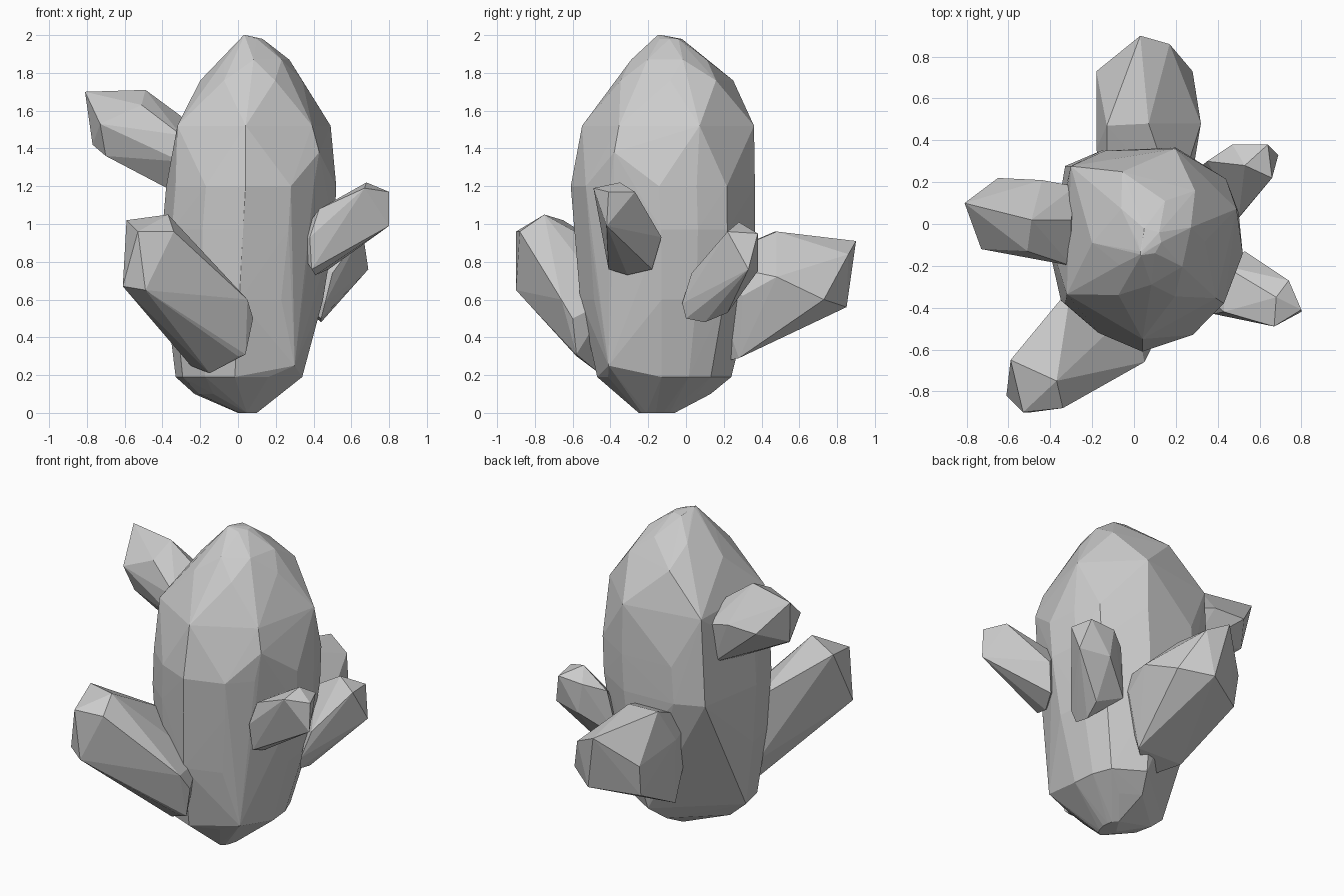
import bpy, bmesh


def hull(name, points):
    """Flat-faced crystal: convex hull around a handful of corner points."""
    bm = bmesh.new()
    for p in points:
        bm.verts.new(p)
    res = bmesh.ops.convex_hull(bm, input=bm.verts[:])
    junk = {v for v in res["geom_interior"] + res["geom_unused"]
            if isinstance(v, bmesh.types.BMVert)}
    bmesh.ops.delete(bm, geom=list(junk), context='VERTS')
    bmesh.ops.recalc_face_normals(bm, faces=bm.faces[:])
    mesh = bpy.data.meshes.new(name)
    bm.to_mesh(mesh)
    bm.free()
    obj = bpy.data.objects.new(name, mesh)
    bpy.context.collection.objects.link(obj)
    return obj


# Main crystal: one plan outline, refitted to a bounding box at each height
outline = [(-.31, .28), (-.14, .355), (.2, .37), (.44, .22), (.5, .06), (.52, -.14),
           (.4, -.4), (.28, -.53), (.04, -.61), (-.17, -.52), (-.33, -.38), (-.38, -.15)]
# z, x min, x max, y min, y max
rings = [(2.0, .03, .04, -.15, -.13), (1.98, .02, .13, -.15, -.02),
         (1.87, -.09, .28, -.29, .11), (1.76, -.2, .34, -.4, .26),
         (1.52, -.37, .51, -.55, .36), (1.2, -.38, .52, -.61, .365),
         (.97, -.4, .51, -.59, .365), (.6, -.38, .45, -.56, .34),
         (.19, -.33, .34, -.47, .24), (.1, -.23, .2, -.34, .13),
         (0, 0, .1, -.25, -.06)]
# two extra shoulder corners on the front right
body = [(.3, -.41, .25), (.43, -.38, 1.38)]
for i, (z, x0, x1, y0, y1) in enumerate(rings):
    if z < .9:
        corners = outline[2:]        # back left is cut off by a sloping facet
    elif i in (5, 6):
        corners = outline
    else:
        corners = outline[i % 2::2]  # alternate corners give irregular facets
    for x, y in corners:
        body.append((x0 + (x + .38) / .9 * (x1 - x0),
                     y0 + (y + .61) / .98 * (y1 - y0), z))
hull("main_crystal", body)

# Side crystals
hull("back_crystal", [
    (.03, .9, .91), (.17, .86, .84), (.28, .73, .6), (.32, .48, .72),
    (.1, .85, .56), (-.18, .73, .72), (-.17, .7, .52), (-.13, .47, .96), (.07, .48, .96),
    (-.18, .36, .75), (.29, .3, .62), (-.13, .1, .8), (.2, .1, .8),
    (-.12, .28, .3), (.2, .28, .29), (0, .1, .25)])

hull("front_left_crystal", [
    (-.59, -.65, 1.02), (-.37, -.75, 1.05), (-.53, -.9, .96), (-.34, -.88, .96),
    (-.61, -.82, .67), (-.49, -.9, .65), (.05, -.66, .6), (.08, -.6, .5),
    (.04, -.58, .31), (0, -.58, .3), (-.15, -.46, .21), (-.25, -.36, .25),
    (-.3, -.3, .8), (-.3, -.3, .4), (0, -.4, .6)])

hull("left_crystal", [
    (-.81, .1, 1.7), (-.49, .02, 1.71), (-.65, .22, 1.5), (-.44, .21, 1.5),
    (-.77, .05, 1.42), (-.73, -.12, 1.53), (-.7, -.05, 1.36), (-.51, -.13, 1.63),
    (-.3, -.2, 1.47), (-.3, .02, 1.57), (-.3, -.2, 1.33), (-.3, -.05, 1.15),
    (-.3, .15, 1.2), (-.28, .18, 1.45)])

hull("right_front_crystal", [
    (.68, -.35, 1.22), (.67, -.49, 1.19), (.8, -.41, 1.17), (.74, -.27, 1.17),
    (.8, -.42, .99), (.53, -.13, .93), (.48, -.18, .76), (.41, -.31, .73),
    (.39, -.41, .76), (.38, -.43, .93), (.43, -.42, 1.08), (.43, -.2, 1.05),
    (.3, -.3, .9)])

hull("right_back_crystal", [
    (.53, .28, 1.01), (.47, .38, .94), (.64, .38, .95), (.66, .22, .96),
    (.69, .33, .76), (.5, .38, .75), (.47, .22, .53), (.44, .1, .48),
    (.44, 0, .5), (.46, -.02, .58), (.5, .03, .74), (.35, .3, .9), (.3, .26, .6)])
